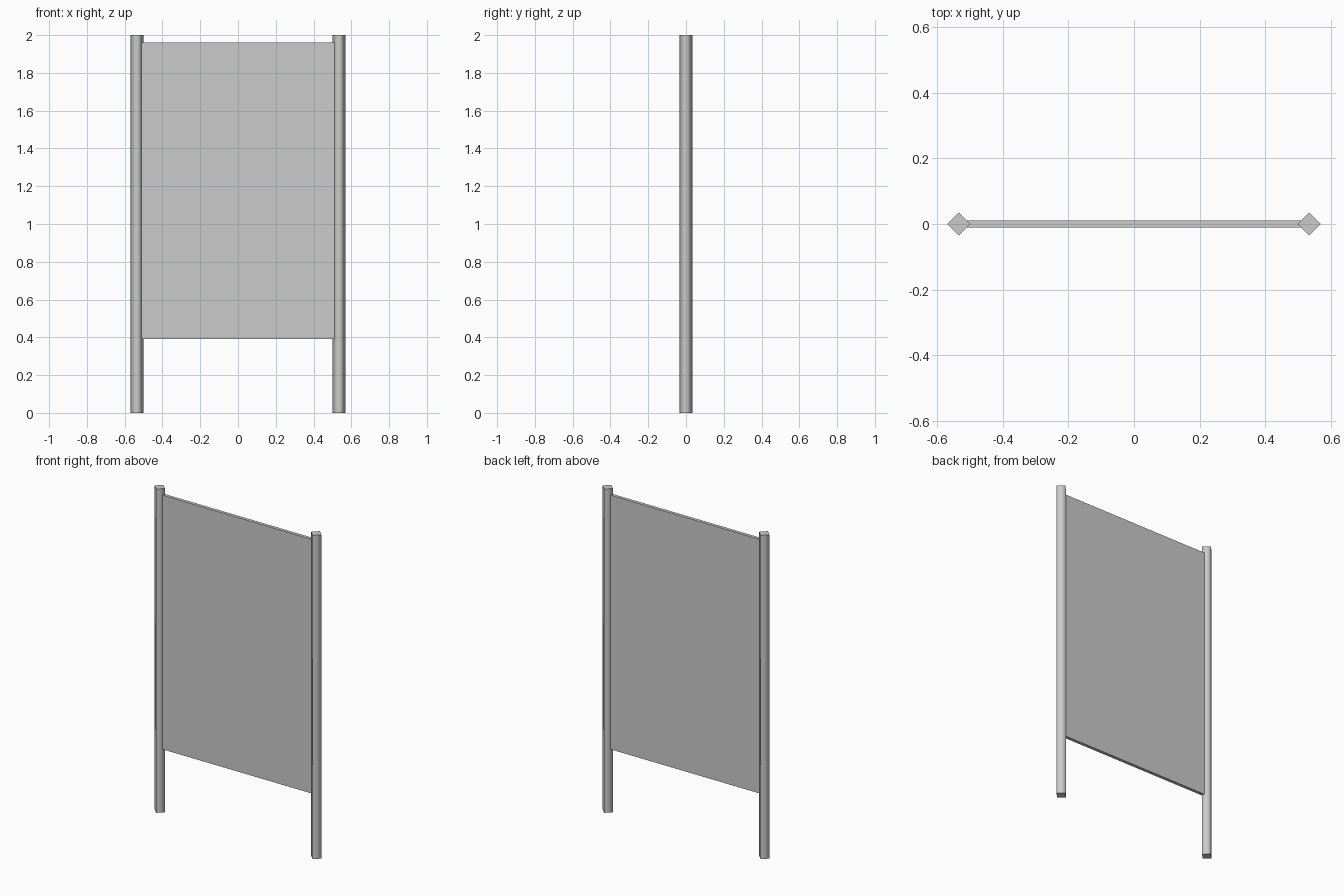
import bpy
import math

cube = bpy.data.objects.get("Cube")
if cube:
    bpy.data.objects.remove(cube, do_unlink=True)

HEIGHT = 2.0
POST_X, POST_RADIUS = 0.535, 0.035
PANEL_BOTTOM, PANEL_TOP, PANEL_DEPTH = 0.39, 1.96, 0.02

grey = bpy.data.materials.new("light_grey")
grey.use_nodes = True
colour = (0.6, 0.6, 0.6, 1)
grey.diffuse_color = colour
grey.node_tree.nodes["Principled BSDF"].inputs["Base Color"].default_value = colour


def finish(name):
    obj = bpy.context.object
    obj.name = name
    obj.data.materials.append(grey)
    return obj


# Four-sided posts set cornerwise, softly shaded round the sides with flat ends
for side, name in ((-1, "right_post"), (1, "left_post")):
    bpy.ops.mesh.primitive_cylinder_add(
        vertices=4, radius=POST_RADIUS, depth=HEIGHT,
        location=(side * POST_X, 0, HEIGHT / 2))
    post = finish(name)
    bpy.ops.object.shade_smooth_by_angle(angle=math.radians(95))
    for face in post.data.polygons:
        face.use_smooth = abs(face.normal.z) < 0.5
    for edge in post.data.edges:
        a, b = (post.data.vertices[i].co for i in edge.vertices)
        edge.use_edge_sharp = abs(a.z - b.z) < 0.01

# Thin flat panel whose ends are housed in the posts
bpy.ops.mesh.primitive_cube_add(
    size=1, location=(0, 0, (PANEL_BOTTOM + PANEL_TOP) / 2))
panel = finish("panel")
panel.scale = (2 * POST_X - 0.04, PANEL_DEPTH, PANEL_TOP - PANEL_BOTTOM)
bpy.ops.object.transform_apply(location=False, rotation=False, scale=True)
